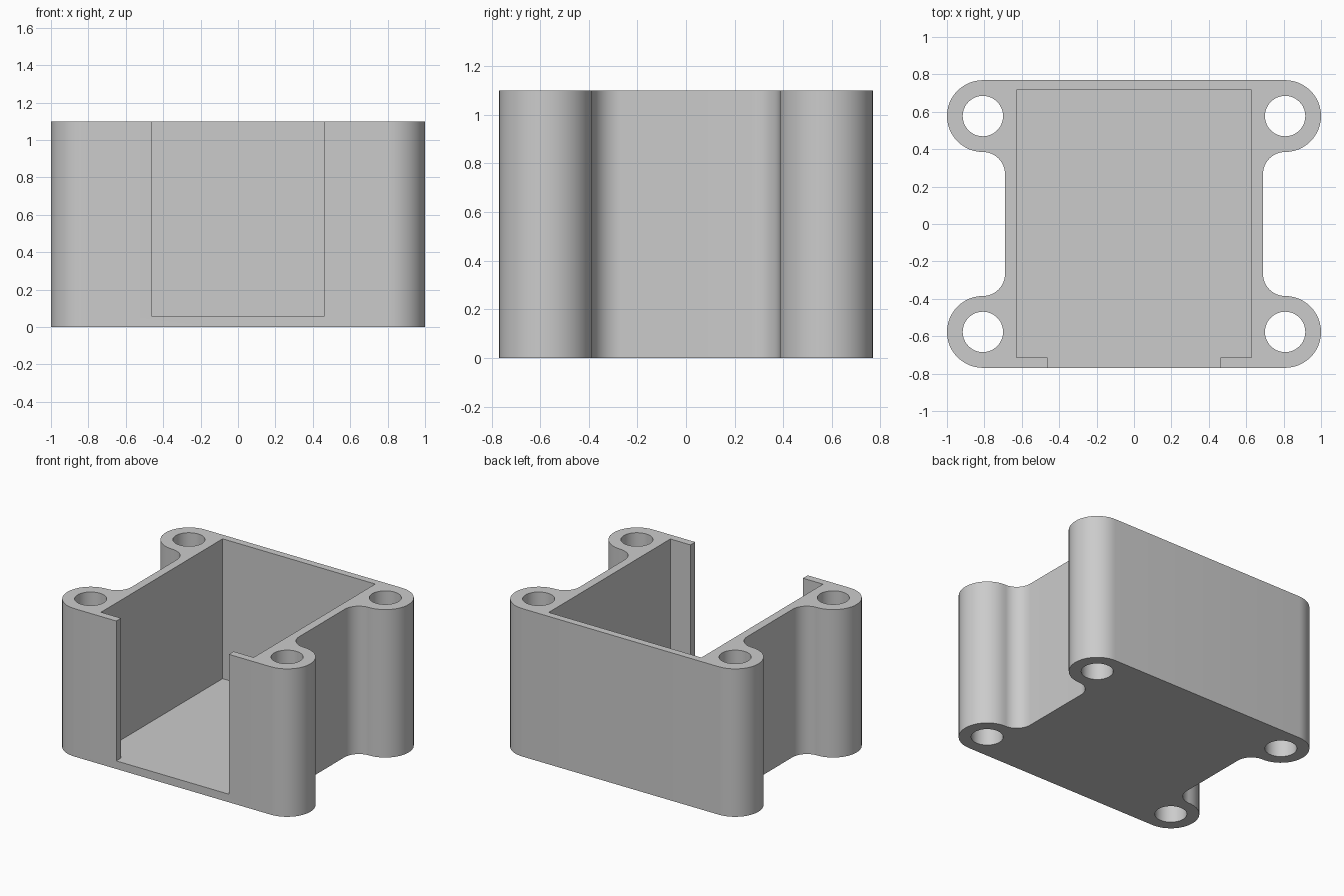
import bpy, bmesh, math

cube = bpy.data.objects.get("Cube")
if cube:
    bpy.data.objects.remove(cube, do_unlink=True)

HEIGHT, FLOOR = 1.10, 0.06
LUG_X, LUG_Y, LUG_R = 0.808, 0.577, 0.192
WALL_X, HOLE_R = 0.69, 0.108
FILLET = LUG_X - WALL_X

grey = bpy.data.materials.new("light_grey")
grey.use_nodes = True
colour = (0.6, 0.6, 0.6, 1)
grey.diffuse_color = colour
grey.node_tree.nodes["Principled BSDF"].inputs["Base Color"].default_value = colour


def arc(cx, cy, r, start, end, steps=24):
    angles = [math.radians(start + (end - start) * i / steps) for i in range(steps + 1)]
    return [(cx + r * math.cos(a), cy + r * math.sin(a)) for a in angles]


def prism(name, outline, z0, z1):
    """Extrude a closed outline upwards from z0 to z1."""
    bm = bmesh.new()
    base = bm.faces.new([bm.verts.new((x, y, z0)) for x, y in outline])
    top = bmesh.ops.extrude_face_region(bm, geom=[base])["geom"]
    verts = [v for v in top if isinstance(v, bmesh.types.BMVert)]
    bmesh.ops.translate(bm, vec=(0, 0, z1 - z0), verts=verts)
    bmesh.ops.recalc_face_normals(bm, faces=bm.faces)
    mesh = bpy.data.meshes.new(name)
    bm.to_mesh(mesh)
    bm.free()
    mesh.materials.append(grey)
    obj = bpy.data.objects.new(name, mesh)
    bpy.context.collection.objects.link(obj)
    return obj


def rect(x, y0, y1):
    return [(-x, y0), (x, y0), (x, y1), (-x, y1)]


# Outer body: rounded corner lugs blended into recessed side walls
right_back = arc(LUG_X, LUG_Y - LUG_R - FILLET, FILLET, 180, 90)
right_back += arc(LUG_X, LUG_Y, LUG_R, -90, 90)[1:]
left_back = [(-x, y) for x, y in reversed(right_back)]
left_front = [(x, -y) for x, y in reversed(left_back)]
right_front = [(-x, y) for x, y in reversed(left_front)]
body = prism("open_box_housing", right_back + left_back + left_front + right_front, 0, HEIGHT)

# Cutters: inner cavity, front opening and four screw holes
cutters = [
    prism("cavity_cutter", rect(0.628, -0.713, 0.716), FLOOR, HEIGHT + 0.1),
    prism("front_opening_cutter", rect(0.463, -0.9, 0), FLOOR, HEIGHT + 0.1),
]
for sx in (-1, 1):
    for sy in (-1, 1):
        circle = arc(sx * LUG_X, sy * LUG_Y, HOLE_R, 0, 360, 48)[:-1]
        cutters.append(prism("screw_hole_cutter", circle, -0.1, HEIGHT + 0.1))

bpy.context.view_layer.objects.active = body
for cutter in cutters:
    cut = body.modifiers.new(cutter.name, "BOOLEAN")
    cut.operation, cut.solver, cut.object = "DIFFERENCE", "EXACT", cutter
    bpy.ops.object.modifier_apply(modifier=cut.name)
    bpy.data.objects.remove(cutter, do_unlink=True)

# Smooth curved walls, sharp rims
bpy.ops.object.select_all(action="DESELECT")
body.select_set(True)
bpy.ops.object.shade_smooth_by_angle(angle=math.radians(30))
